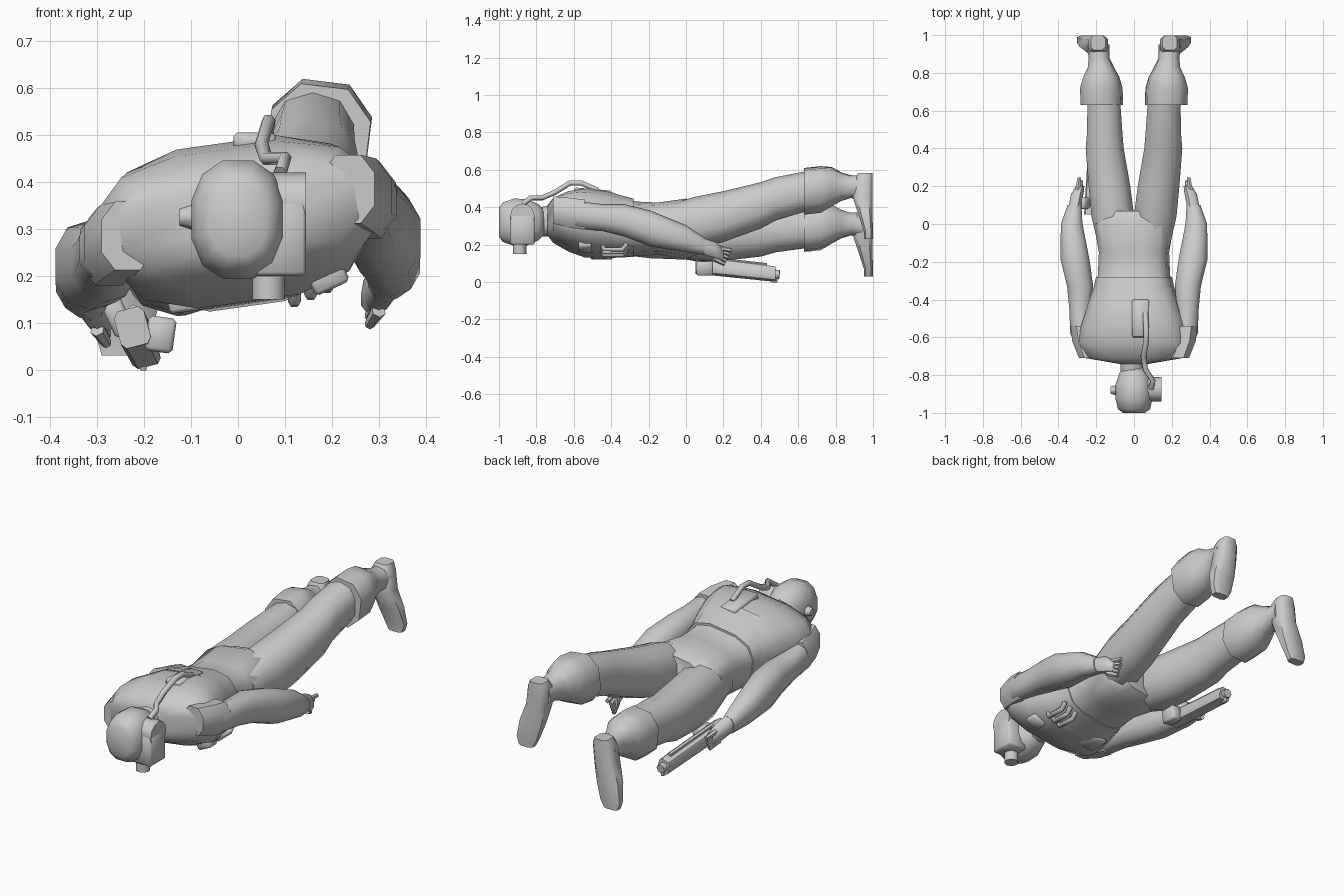
import bpy, bmesh, math
from mathutils import Vector, Matrix

if "Cube" in bpy.data.objects:
    bpy.data.objects.remove(bpy.data.objects["Cube"])


def finish(name, bm):
    bmesh.ops.recalc_face_normals(bm, faces=bm.faces[:])
    mesh = bpy.data.meshes.new(name)
    bm.to_mesh(mesh)
    bm.free()
    part = bpy.data.objects.new(name, mesh)
    bpy.context.scene.collection.objects.link(part)
    bpy.ops.object.select_all(action='DESELECT')
    part.select_set(True)
    bpy.context.view_layer.objects.active = part
    bpy.ops.object.shade_smooth_by_angle(angle=math.radians(50))


def rounded(value, power):
    return math.copysign(abs(value) ** power, value)


def loft(name, centres, widths, depths, sides=10, power=.85, roll=0, upright=False):
    """Skin over rounded sections, which face y, or z when upright."""
    bm = bmesh.new()
    turn = Matrix.Rotation(math.radians(-roll), 3, 'Y')
    rings = []
    for centre, width, depth in zip(centres, widths, depths):
        ring = []
        for i in range(sides):
            angle = math.tau * (i + .5) / sides
            across = width * rounded(math.cos(angle), power)
            along = depth * rounded(math.sin(angle), power)
            offset = Vector((across, along, 0) if upright else (across, 0, along))
            ring.append(bm.verts.new(Vector(centre) + turn @ offset))
        rings.append(ring)
    for lower, upper in zip(rings, rings[1:]):
        for i in range(sides):
            j = (i + 1) % sides
            bm.faces.new((lower[i], lower[j], upper[j], upper[i]))
    bm.faces.new(rings[0])
    bm.faces.new(rings[-1])
    finish(name, bm)


def box(name, centre, size, tilt=0, axis='Y', bevel=.008):
    bm = bmesh.new()
    bmesh.ops.create_cube(bm, size=1)
    bmesh.ops.scale(bm, vec=size, verts=bm.verts)
    bmesh.ops.bevel(bm, geom=bm.edges[:], offset=bevel, segments=1, affect='EDGES')
    turn = Matrix.Rotation(math.radians(tilt), 4, axis)
    bm.transform(Matrix.Translation(centre) @ turn)
    finish(name, bm)


def rod(name, start, end, radius, taper=1, sides=8):
    start, end = Vector(start), Vector(end)
    axis = end - start
    bm = bmesh.new()
    bmesh.ops.create_cone(bm, cap_ends=True, segments=sides, radius1=radius,
                          radius2=radius * taper, depth=axis.length)
    turn = axis.to_track_quat('Z', 'Y').to_matrix().to_4x4()
    bm.transform(Matrix.Translation((start + end) / 2) @ turn)
    finish(name, bm)


def tube(name, points, radius):
    curve = bpy.data.curves.new(name, 'CURVE')
    curve.dimensions = '3D'
    curve.bevel_depth = radius
    curve.bevel_resolution = 1
    curve.use_fill_caps = True
    spline = curve.splines.new('POLY')
    spline.points.add(len(points) - 1)
    for point, place in zip(spline.points, points):
        point.co = (*place, 1)
    part = bpy.data.objects.new(name, curve)
    bpy.context.scene.collection.objects.link(part)


# The body is rolled, so its left limbs lie higher than its right ones
def arm_lift(y):
    return min(.05, max(.02, -y / 6))


def leg_lift(y):
    return min(.1, .025 + y / 8)


def limb(name, side, lift, rows, ratio, **options):
    """Rows hold distance from the middle, y, height and radius."""
    centres = [(side * x, y, z + side * lift(y)) for x, y, z, r in rows]
    radii = [row[-1] for row in rows]
    loft(name, centres, radii, [r * ratio for r in radii], **options)


# Torso lying face down
stations = (-.74, -.71, -.63, -.54, -.4, -.27, -.15, 0, .07)
widths = (.08, .26, .3, .28, .235, .19, .185, .21, .14)
depths = (.08, .11, .15, .175, .17, .14, .135, .155, .13)
heights = (.33, .33, .325, .315, .305, .285, .285, .285, .285)
loft("torso", [(0, y, z) for y, z in zip(stations, heights)], widths, depths,
     sides=12, power=.7, roll=8)
loft("vest_hem", [(0, -.45, .31), (0, -.28, .29)], (.235, .2), (.175, .15),
     sides=12, power=.7, roll=8)
box("back_plate", (.035, -.5, .48), (.09, .2, .035), tilt=-5, axis='X')

# Head turned to its left, with breathing mask and hose
loft("neck", [(-.01, -.82, .32), (-.01, -.68, .33)], (.06, .07), (.075, .085))
loft("head", [(0, y, .32) for y in (-1, -.98, -.92, -.85, -.79, -.76)],
     (.06, .088, .102, .1, .08, .055), (.08, .108, .13, .128, .1, .07),
     sides=12, power=.85)
box("mask", (.09, -.875, .28), (.11, .13, .16))
rod("mask_top", (.04, -.875, .355), (.145, -.875, .355), .065, sides=12)
rod("mask_canister", (.065, -.89, .15), (.065, -.89, .23), .036, sides=10)
rod("ear_cup", (-.125, -.88, .325), (-.08, -.88, .325), .018, taper=1.8)
tube("air_hose", [(.09, -.87, .42), (.1, -.83, .45), (.06, -.77, .45), (.05, -.7, .48),
                  (.065, -.62, .53), (.065, -.56, .53), (.06, -.47, .49)], .015)

for label, side in (("left", 1), ("right", -1)):
    # Arm and shoulder pad
    limb(label + "_arm", side, arm_lift, [
        (.24, -.67, .33, .055), (.28, -.58, .31, .06), (.285, -.45, .295, .06),
        (.285, -.33, .28, .072), (.312, -.19, .255, .08), (.33, 0, .212, .06),
        (.315, .1, .17, .038)], ratio=1.2)
    limb(label + "_shoulder_pad", side, arm_lift, [
        (.235, -.71, .335, .06), (.265, -.62, .32, .066), (.275, -.54, .31, .066)],
        ratio=1.3, sides=8)

    # Hand with curled fingers
    limb(label + "_palm", side, arm_lift, [
        (.318, .07, .18, .036), (.3, .16, .15, .035), (.285, .2, .13, .024)],
        ratio=1.3, sides=8)
    for i in range(4):
        height = .16 - i * .018 + side * arm_lift(0)
        rod(label + "_finger", (side * .3, .15, height),
            (side * .28, .23 - i * .008, height - .03), .016, taper=.7, sides=6)
    height = .17 + side * arm_lift(0)
    rod(label + "_thumb", (side * .305, .13, height),
        (side * .29, .245, height - .02), .016, taper=.7, sides=6)

    # Leg, boot cuff and foot with the toes down
    limb(label + "_leg", side, leg_lift, [
        (.1, -.13, .285, .09), (.112, .04, .285, .118), (.13, .2, .3, .115),
        (.155, .4, .335, .105), (.155, .48, .36, .098), (.16, .66, .39, .09)],
        ratio=1.18)
    limb(label + "_boot_cuff", side, leg_lift, [
        (.17, .63, .385, .114), (.173, .72, .395, .114), (.173, .78, .41, .096),
        (.175, .83, .41, .07), (.185, .88, .41, .056), (.19, .95, .405, .06)],
        ratio=1.12, sides=8, roll=-7 * side)
    toes = [(.19, .96, .483, .04), (.19, .95, .45, .055), (.2, .945, .35, .058),
            (.225, .96, .26, .066), (.245, .975, .17, .06), (.25, .975, .13, .042)]
    loft(label + "_foot", [(side * x, y, z + side * leg_lift(y)) for x, y, z, r in toes],
         [r for x, y, z, r in toes], [1 - y for x, y, z, r in toes],
         sides=8, power=.6, upright=True)

# Chest gear
for i in range(3):
    x, z = .12 + i * .035, .145 + i * .015
    tube("chest_loop", [(x, -.45, z + .035), (x, -.44, z), (x, -.34, z),
                        (x, -.315, z + .03)], .014)
box("left_chest_pouch", (.19, -.54, .2), (.08, .07, .06), tilt=-25)
box("right_chest_pouch", (-.1, -.45, .15), (.1, .12, .05), tilt=-8)

# Long gun under the right hand, laid out along one line
butt, muzzle = Vector((-.225, .05, .09)), Vector((-.2, .5, .04))


def on_gun(share, rise=0):
    return butt.lerp(muzzle, share) + Vector((0, 0, rise))


loft("gun_body", [on_gun(0), on_gun(.95)], (.034, .032), (.042, .038),
     sides=8, power=.4, roll=15)
rod("gun_barrel", on_gun(.9), muzzle, .024)
box("gun_magazine", (-.165, .1, .075), (.06, .09, .075), tilt=8)
box("gun_sight", on_gun(.94, rise=-.025), (.014, .03, .04), bevel=.002)
box("gun_grip", (-.26, .11, .12), (.045, .06, .1), tilt=-25)
rod("gun_side_rail", on_gun(.1, rise=.042), on_gun(.85, rise=.042), .012, sides=6)
